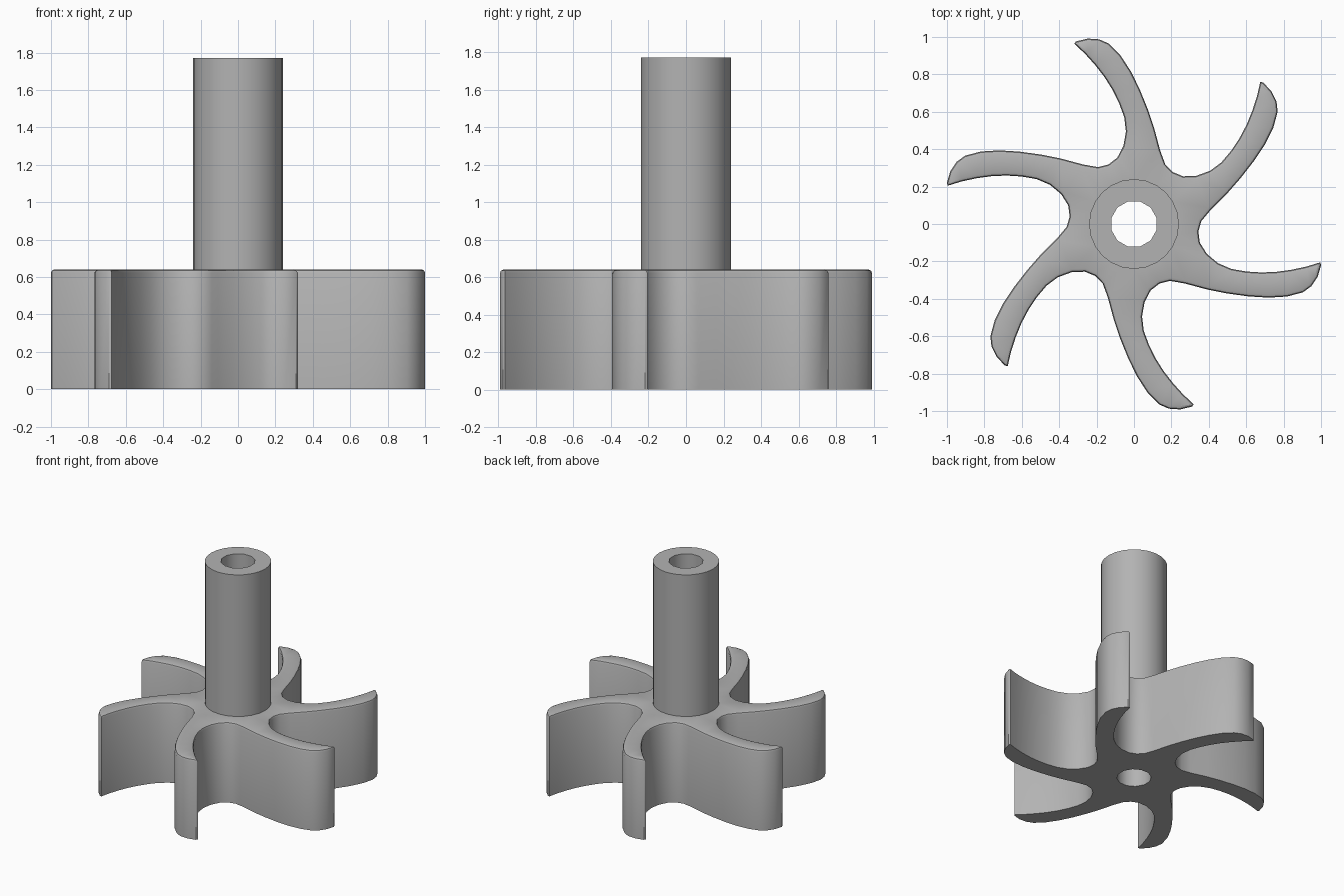
import bpy
import bmesh
from math import cos, sin, pi, radians
from mathutils import Matrix, Vector

if "Cube" in bpy.data.objects:
    bpy.data.objects.remove(bpy.data.objects["Cube"], do_unlink=True)

BLADES = 6
ROTOR_TOP, SHAFT_TOP = 0.64, 1.77
SHAFT_R, BORE_R = 0.24, 0.125

grey = bpy.data.materials.new("plain_grey")
grey.use_nodes = True
grey.diffuse_color = (0.45, 0.45, 0.45, 1)
grey.node_tree.nodes["Principled BSDF"].inputs["Base Color"].default_value = (0.45, 0.45, 0.45, 1)


def finish(name, bm):
    bmesh.ops.recalc_face_normals(bm, faces=bm.faces)
    mesh = bpy.data.meshes.new(name)
    bm.to_mesh(mesh)
    bm.free()
    mesh.materials.append(grey)
    obj = bpy.data.objects.new(name, mesh)
    bpy.context.collection.objects.link(obj)
    bpy.ops.object.select_all(action='DESELECT')
    bpy.context.view_layer.objects.active = obj
    obj.select_set(True)
    bpy.ops.object.shade_smooth_by_angle(angle=radians(35))
    return obj


def ring(bm, radius, z, sides, turn=0.0):
    angles = [2 * pi * i / sides + turn for i in range(sides)]
    verts = [bm.verts.new((radius * cos(a), radius * sin(a), z)) for a in angles]
    return [bm.edges.new((verts[i - 1], verts[i])) for i in range(sides)]


# One sixth of the rotor outline: hollow side of one blade, valley, full side of the next
sector = [(0.995, -0.205), (0.92, -0.228), (0.84, -0.245), (0.76, -0.256), (0.68, -0.259),
          (0.60, -0.254), (0.52, -0.24), (0.45, -0.21), (0.39, -0.16), (0.352, -0.10),
          (0.344, -0.04), (0.36, 0.015), (0.41, 0.075), (0.50, 0.165), (0.57, 0.245),
          (0.64, 0.335), (0.70, 0.425), (0.745, 0.515), (0.768, 0.60), (0.762, 0.655),
          (0.735, 0.71), (0.69, 0.757)]

# Rotor with swept blades, rounded along its top rim
bm = bmesh.new()
outline = []
for k in range(BLADES):
    spin = Matrix.Rotation(k * 2 * pi / BLADES, 3, 'Z')
    outline += [bm.verts.new(spin @ Vector((x, y, 0))) for x, y in sector]
base = bm.faces.new(outline)
raised = bmesh.ops.extrude_face_region(bm, geom=[base], use_keep_orig=True)["geom"]
bmesh.ops.translate(bm, vec=(0, 0, ROTOR_TOP),
                    verts=[g for g in raised if isinstance(g, bmesh.types.BMVert)])
rim = [e for e in bm.edges if all(v.co.z > ROTOR_TOP - 0.01 for v in e.verts)]
bmesh.ops.bevel(bm, geom=rim, offset=0.018, offset_type='OFFSET', segments=2,
                profile=0.5, affect='EDGES')

# Open both caps around the shaft
bm.normal_update()
caps = [f for f in bm.faces if len(f.verts) > 20]
for cap in caps:
    z = cap.calc_center_median().z
    edges = list(cap.edges)
    bmesh.ops.delete(bm, geom=[cap], context='FACES_ONLY')
    bmesh.ops.triangle_fill(bm, edges=edges + ring(bm, SHAFT_R, z, 24), use_beauty=True)
finish("bladed_rotor", bm)

# Hollow shaft running through the rotor
bm = bmesh.new()
loops = [ring(bm, r, z, n, t) for r, z, n, t in (
    (SHAFT_R, 0, 24, 0), (SHAFT_R, SHAFT_TOP, 24, 0),
    (BORE_R, SHAFT_TOP, 12, pi / 12), (BORE_R, 0, 12, pi / 12))]
for i in range(4):
    bmesh.ops.bridge_loops(bm, edges=loops[i - 1] + loops[i])
finish("hollow_shaft", bm)
